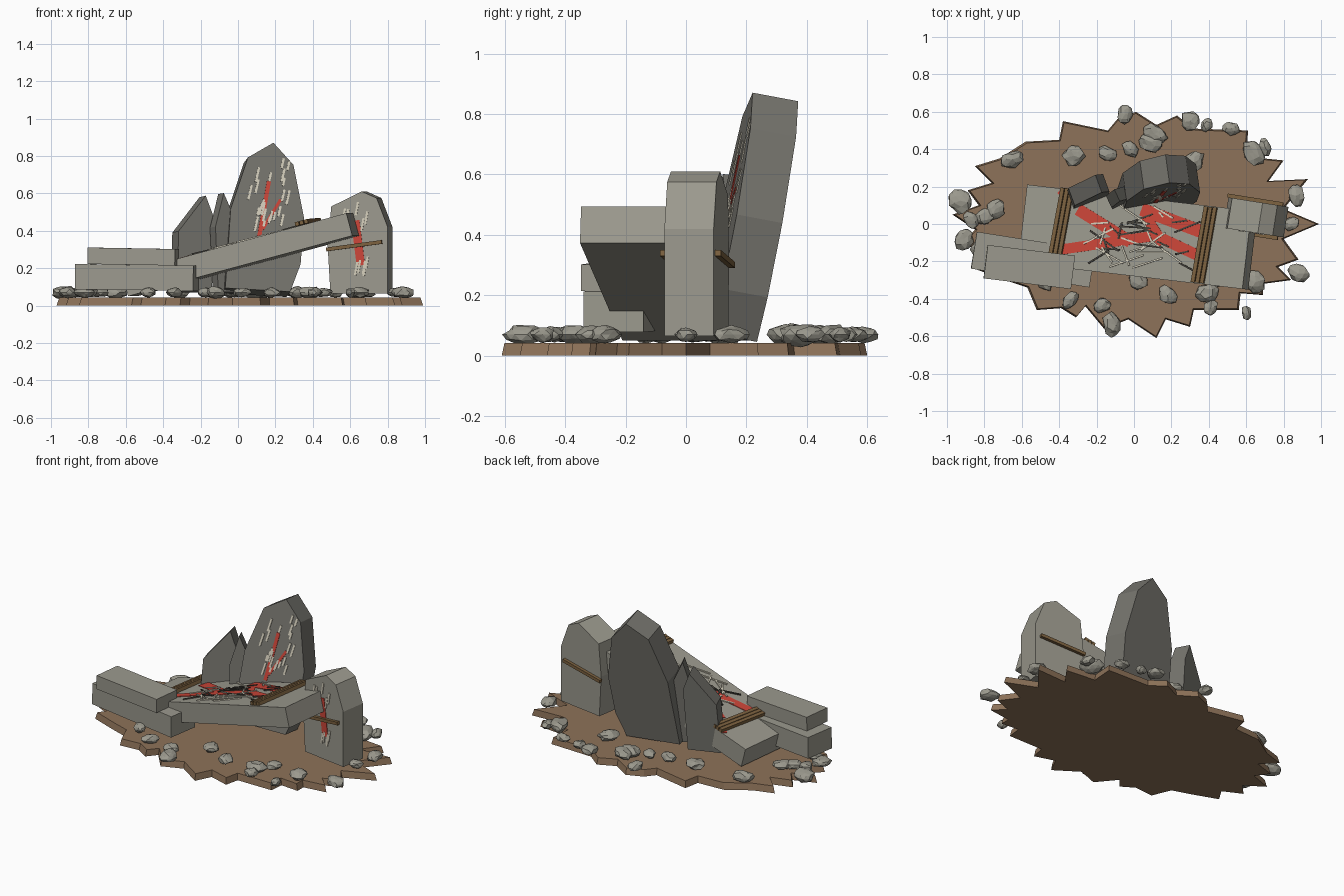
import bpy, bmesh, random
from math import radians, atan2, hypot
from mathutils import Matrix, Vector

if "Cube" in bpy.data.objects:
    bpy.data.objects.remove(bpy.data.objects["Cube"])

random.seed(7)

def material(name, col):
    m = bpy.data.materials.new(name)
    m.diffuse_color = (*col, 1)
    m.use_nodes = True
    m.node_tree.nodes["Principled BSDF"].inputs["Base Color"].default_value = m.diffuse_color
    return m

STONE = material("light_stone", (0.33, 0.32, 0.27))
DARK = material("dark_stone", (0.18, 0.175, 0.155))
EARTH = material("earth", (0.27, 0.17, 0.10))
RED = material("red_paint", (0.60, 0.06, 0.04))
CREAM = material("cream", (0.66, 0.62, 0.50))
WOOD = material("wood", (0.20, 0.12, 0.05))
BLACK = material("charred", (0.06, 0.055, 0.045))

def finish(name, bm, mat, matrix=None):
    bmesh.ops.recalc_face_normals(bm, faces=bm.faces)
    me = bpy.data.meshes.new(name)
    bm.to_mesh(me)
    bm.free()
    if matrix:
        me.transform(matrix)
    me.materials.append(mat)
    ob = bpy.data.objects.new(name, me)
    bpy.context.collection.objects.link(ob)
    return ob

def frame(loc, yaw=0, lean=0, pitch=0):
    return (Matrix.Translation(loc) @ Matrix.Rotation(radians(yaw), 4, 'Z')
            @ Matrix.Rotation(radians(-lean), 4, 'X') @ Matrix.Rotation(radians(-pitch), 4, 'Y'))

def box(name, size, mat, matrix):
    bm = bmesh.new()
    bmesh.ops.create_cube(bm, size=1)
    bmesh.ops.scale(bm, vec=size, verts=bm.verts)
    return finish(name, bm, mat, matrix)

def prism(name, pts, thick, mat, matrix):
    """Upright x/z outline extruded through y."""
    bm = bmesh.new()
    f = bm.faces.new([bm.verts.new((x, -thick / 2, z)) for x, z in pts])
    ext = bmesh.ops.extrude_face_region(bm, geom=[f])
    moved = [v for v in ext["geom"] if isinstance(v, bmesh.types.BMVert)]
    bmesh.ops.translate(bm, vec=(0, thick, 0), verts=moved)
    return finish(name, bm, mat, matrix)

def strip(name, a, b, width, depth, mat, matrix):
    """Flat bar between two points of the matrix's local x/y plane."""
    dx, dy = b[0] - a[0], b[1] - a[1]
    m = (Matrix.Translation(((a[0] + b[0]) / 2, (a[1] + b[1]) / 2, 0))
         @ Matrix.Rotation(atan2(dy, dx), 4, 'Z'))
    return box(name, (hypot(dx, dy), width, depth), mat, matrix @ m)

def face_plane(matrix, y, flip=1):
    """Local x/y plane laid on the upright face at the given local y."""
    return matrix @ Matrix.Translation((0, y, 0)) @ Matrix.Rotation(radians(90), 4, 'X')

# Jagged earth base
outline = [(.99, 0), (.80, .08), (.93, .24), (.72, .23), (.80, .34), (.60, .36), (.61, .50),
           (.32, .51), (.23, .58), (.12, .53), (.01, .60), (-.09, .56), (-.14, .50), (-.38, .55),
           (-.40, .45), (-.58, .44), (-.72, .35), (-.85, .31), (-.76, .22), (-.89, .18),
           (-.83, .10), (-.97, .05), (-.85, -.03), (-.92, -.10), (-.80, -.16), (-.85, -.24),
           (-.69, -.30), (-.57, -.34), (-.52, -.46), (-.39, -.45), (-.31, -.50), (-.26, -.44),
           (-.16, -.56), (-.03, -.51), (.12, -.61), (.17, -.51), (.30, -.55), (.32, -.46),
           (.56, -.46), (.57, -.37), (.69, -.38), (.69, -.32), (.84, -.30), (.77, -.23),
           (.88, -.19), (.80, -.08)]
bm = bmesh.new()
low = [bm.verts.new((x, y, 0)) for x, y in outline]
top = [bm.verts.new((x * .985, y * .985, .042)) for x, y in outline]
bm.faces.new(low)
bm.faces.new(top)
for i in range(len(low)):
    j = (i + 1) % len(low)
    bm.faces.new((low[i], low[j], top[j], top[i]))
finish("earth_base", bm, EARTH)

# Fallen slab forming a ramp
ramp = frame((.02, -.07, .272), yaw=-6.7, pitch=15)
box("ramp_slab", (1.25, .42, .125), STONE, ramp)
ramp_top = ramp @ Matrix.Translation((0, 0, .064))

# Red painted mark on the ramp
for a, b, w in [((-.33, .11), (-.02, -.03), .065), ((-.42, -.12), (.12, .02), .055),
                ((.02, .15), (.36, .07), .07), ((.04, .12), (.16, -.02), .06),
                ((.08, .03), (.36, -.06), .06), ((-.44, .20), (-.38, .15), .04)]:
    strip("painted_mark", a, b, w, .004, RED, ramp_top)

# Scattered splinters on the ramp
for i in range(34):
    x, y = random.uniform(-.22, .34), random.uniform(-.15, .15)
    dx, dy = random.uniform(-.09, .09), random.uniform(-.06, .06)
    mat = BLACK if i % 2 else CREAM
    strip("splinter", (x - dx, y - dy), (x + dx, y + dy), .009, .007,
          mat, ramp_top @ Matrix.Translation((0, 0, .003)))

# Plank bundles lying across the ramp
for cx, cy, length in [(-.41, .035, .36), (.39, 0, .41)]:
    for k in (-1, 0, 1):
        strip("plank", (cx + k * .025 - .012, cy - length / 2), (cx + k * .025 + .012, cy + length / 2),
              .021, .022, WOOD, ramp_top @ Matrix.Translation((0, 0, .012)))

# Two stacked blocks at the front left
box("lower_block", (.64, .20, .135), STONE, frame((-.54, -.19, .15), yaw=-9, pitch=-.8))
box("upper_block", (.47, .18, .088), STONE, frame((-.56, -.23, .262), yaw=-7, pitch=-1))

# Tall leaning slab
tall = frame((.13, .14, .06), yaw=8, lean=10.5)
prism("tall_slab", [(-.21, .02), (.14, 0), (.20, .15), (.225, .40), (.175, .69), (.07, .81),
                    (-.07, .73), (-.17, .45)], .155, DARK, tall)
tall_face = face_plane(tall, -.079)
strip("tall_red_mark", (-.02, .30), (.04, .60), .022, .004, RED, tall_face)
strip("tall_red_mark", (.0, .34), (.10, .50), .016, .004, RED, tall_face)
for i in range(22):
    x, z = random.uniform(-.07, .15), random.uniform(.36, .70)
    h = random.uniform(.015, .04)
    strip("tall_chip", (x - h * .25, z - h), (x + h * .25, z + h), .012, .005, CREAM, tall_face)

# Small shards beside the tall slab
prism("left_shard", [(-.11, 0), (.09, 0), (.11, .40), (.07, .51), (-.09, .32)], .10, DARK,
      frame((-.24, .15, .075), yaw=20, lean=5))
prism("middle_shard", [(-.05, 0), (.07, 0), (.08, .35), (.0, .53), (-.055, .35)], .07, DARK,
      frame((-.075, .12, .07), yaw=25, lean=4))

# Broken post at the right
post = frame((.655, .035, .065), yaw=-9)
prism("right_post", [(-.15, 0), (.16, 0), (.16, .355), (.10, .51), (.02, .545), (-.145, .465),
                     (-.165, .26)], .165, STONE, post)
post_face = face_plane(post, -.084)
strip("post_red_mark", (-.015, .39), (.015, .15), .045, .004, RED, post_face)
for i in range(10):
    x = random.uniform(-.08, .06)
    z = random.choice((random.uniform(.36, .46), random.uniform(.11, .18)))
    strip("post_chip", (x - .006, z - .035), (x + .006, z + .035), .012, .005, CREAM, post_face)

# Sticks bound to the front and back of the post
for y in (-.092, .092):
    strip("post_stick", (-.17, .235), (.13, .275), .02, .02, WOOD, face_plane(post, y))

# Loose rubble: x, y, radius
rubble = [(-.05, .585, .05), (.11, .48, .065), (.09, .44, .06), (.30, .55, .05), (.39, .53, .034),
          (.52, .51, .043), (.64, .38, .07), (.70, .41, .045), (-.14, .375, .05),
          (-.32, .365, .055), (-.65, .345, .065), (-.02, .40, .045), (.32, .33, .06),
          (-.93, .125, .068), (-.80, .04, .05), (-.91, -.08, .055), (-.87, .02, .045),
          (.87, .15, .055), (.84, 0, .04), (.88, -.265, .058), (.65, -.31, .055),
          (.60, -.475, .037), (.39, -.37, .06), (.46, -.29, .045), (.41, -.45, .04),
          (.18, -.38, .05), (-.12, -.535, .062), (-.17, -.435, .045), (-.34, -.405, .05),
          (-.48, -.31, .05), (-.74, .08, .05), (-.82, -.13, .05), (.02, -.30, .05)]
for x, y, r in rubble:
    bm = bmesh.new()
    bmesh.ops.create_icosphere(bm, subdivisions=2, radius=1)
    for v in bm.verts:
        v.co *= random.uniform(.82, 1.1)
    m = (Matrix.Translation((x, y, .07)) @ Matrix.Rotation(random.uniform(0, 6.28), 4, 'Z')
         @ Matrix.Diagonal((r * 1.12, r * random.uniform(.7, 1), max(.026, r * .55), 1)))
    finish("rubble_stone", bm, STONE, m)
